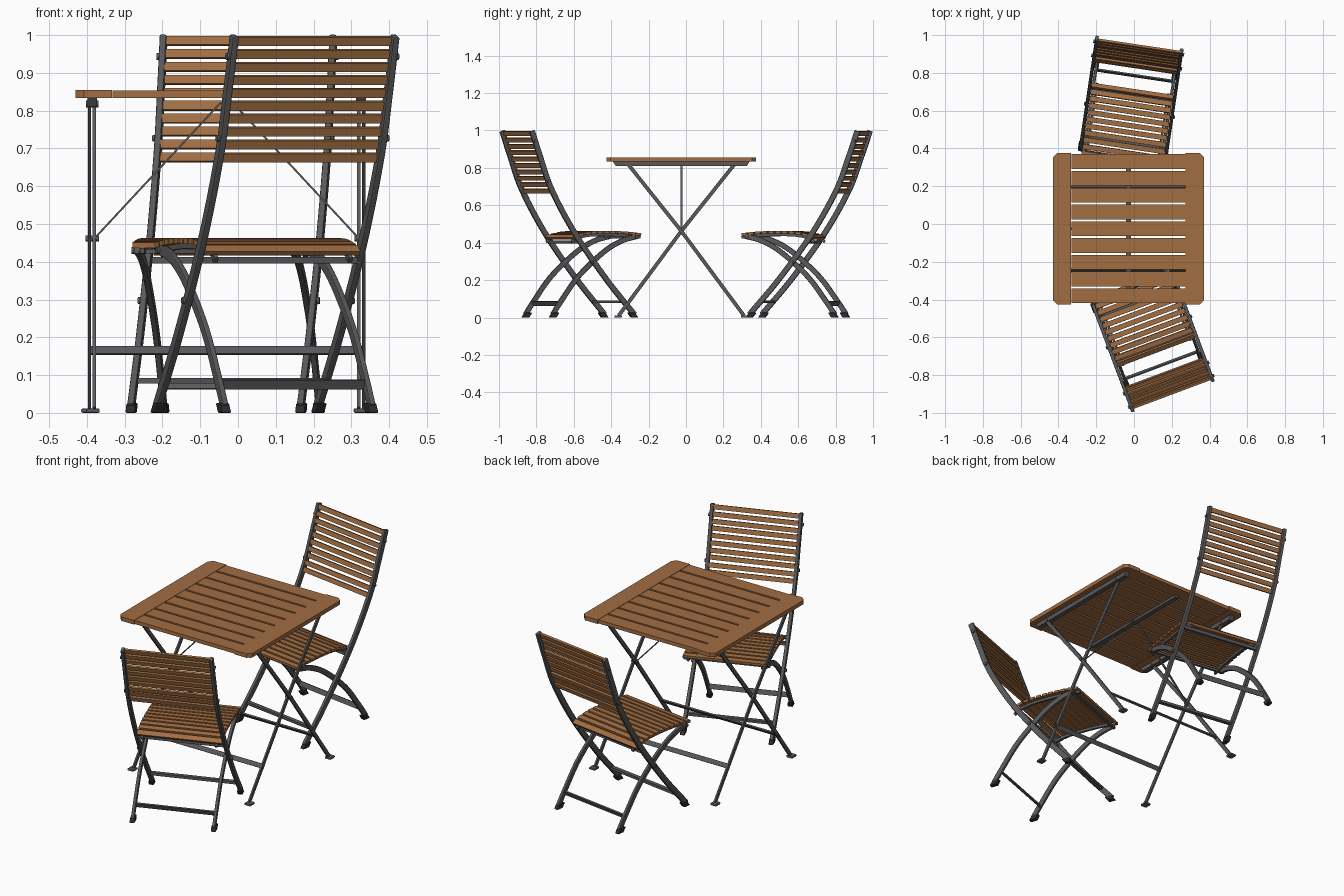
import bpy, bmesh, math
from mathutils import Matrix, Vector

cube = bpy.data.objects.get("Cube")
if cube:
    bpy.data.objects.remove(cube)


def material(name, r, g, b):
    m = bpy.data.materials.new(name)
    m.use_nodes = True
    m.diffuse_color = (r, g, b, 1)
    m.node_tree.nodes["Principled BSDF"].inputs["Base Color"].default_value = (r, g, b, 1)
    return m


wood = material("warm wood", 0.36, 0.155, 0.055)
metal = material("grey metal", 0.10, 0.10, 0.105)
rubber = material("dark rubber", 0.025, 0.025, 0.027)


def finish(name, bm, mat, matrix, bevel=0.0):
    bmesh.ops.recalc_face_normals(bm, faces=bm.faces)
    me = bpy.data.meshes.new(name)
    bm.to_mesh(me)
    bm.free()
    me.materials.append(mat)
    ob = bpy.data.objects.new(name, me)
    bpy.context.collection.objects.link(ob)
    ob.matrix_world = matrix
    if bevel:
        mod = ob.modifiers.new("soft edges", 'BEVEL')
        mod.width = bevel
        mod.segments = 2
        mod.limit_method = 'ANGLE'
        mod.angle_limit = math.radians(40)
    return ob


def box(name, loc, size, mat, matrix=Matrix(), tilt=0.0, bevel=0.0):
    bm = bmesh.new()
    bmesh.ops.create_cube(bm, size=1, matrix=Matrix.Diagonal((*size, 1)))
    local = Matrix.Translation(loc) @ Matrix.Rotation(tilt, 4, 'X')
    return finish(name, bm, mat, matrix @ local, bevel)


def bolt(name, loc, radius, length, mat, matrix=Matrix(), axis='Y'):
    bm = bmesh.new()
    bmesh.ops.create_cone(bm, cap_ends=True, segments=12, radius1=radius,
                          radius2=radius, depth=length)
    turn = Matrix.Rotation(math.pi / 2, 4, axis) if axis else Matrix()
    return finish(name, bm, mat, matrix @ Matrix.Translation(loc) @ turn)


def prism(name, outline, x, width, mat, matrix=Matrix(), bevel=0.0):
    """Extrude a (y, z) outline across x."""
    bm = bmesh.new()
    face = bm.faces.new([bm.verts.new((x - width / 2, y, z)) for y, z in outline])
    new = bmesh.ops.extrude_face_region(bm, geom=[face])["geom"]
    bmesh.ops.translate(bm, vec=(width, 0, 0),
                        verts=[v for v in new if isinstance(v, bmesh.types.BMVert)])
    return finish(name, bm, mat, matrix, bevel)


def spline(points, steps=6):
    """Smooth curve through the points."""
    p = [Vector(q) for q in points]
    p = [2 * p[0] - p[1]] + p + [2 * p[-1] - p[-2]]
    out = []
    for a, b, c, d in zip(p, p[1:], p[2:], p[3:]):
        for i in range(steps):
            t = i / steps
            out.append(0.5 * (2 * b + (c - a) * t + (2 * a - 5 * b + 4 * c - d) * t * t
                              + (3 * b - a - 3 * c + d) * t ** 3))
    return out + [p[-2]]


def ribbon(path, thick):
    """Outline of a strip of given thickness along a path."""
    left, right = [], []
    for i, q in enumerate(path):
        t = (path[min(i + 1, len(path) - 1)] - path[max(i - 1, 0)]).normalized()
        n = Vector((-t.y, t.x)) * thick / 2
        left.append(q + n)
        right.append(q - n)
    return left + right[::-1]


def along(path, s):
    """Point and slope at arc length fraction s."""
    seg = [(b - a).length for a, b in zip(path, path[1:])]
    d = s * sum(seg)
    for a, b, l in zip(path, path[1:], seg):
        if d <= l + 1e-6:
            return a.lerp(b, d / l), math.atan2(b.y - a.y, b.x - a.x)
        d -= l


def at_height(path, z):
    return min(path, key=lambda q: abs(q.y - z))


# ---------- folding chair: faces -y, origin under the top of the back ----------
post_path = spline([(0, 0.998), (-0.05, 0.85), (-0.114, 0.68), (-0.245, 0.45),
                    (-0.42, 0.21), (-0.585, 0.015)], 8)
leg_path = spline([(-0.61, 0.435), (-0.52, 0.41), (-0.416, 0.35), (-0.274, 0.222),
                   (-0.175, 0.09), (-0.125, 0.015)], 8)
seat_path = spline([(-0.238, 0.418), (-0.265, 0.437), (-0.34, 0.453), (-0.45, 0.456),
                    (-0.55, 0.452), (-0.632, 0.443)])
rail_path = [q - Vector((0, 0.014)) for q in seat_path]


def chair(tag, x, y, angle):
    m = Matrix.Translation((x, y, 0)) @ Matrix.Rotation(math.radians(angle), 4, 'Z')
    for side, s in (("left", 1), ("right", -1)):
        def label(part):
            return f"{tag}_{side}_{part}"
        # frame
        prism(label("back_post"), ribbon(post_path, 0.03), s * 0.227, 0.018, metal, m, 0.004)
        prism(label("curved_leg"), ribbon(leg_path, 0.028), s * 0.208, 0.016, metal, m, 0.004)
        prism(label("seat_rail"), ribbon(rail_path, 0.014), s * 0.19, 0.012, metal, m)
        # rubber feet
        for part, path, u in (("front_foot", post_path, 0.227), ("rear_foot", leg_path, 0.208)):
            a, b = path[-1], path[-4]
            top = a.lerp(b, 0.03 / (b - a).length)
            outline = [(a.x - 0.02, 0), (a.x + 0.02, 0), (top.x + 0.019, 0.026), (top.x - 0.019, 0.026)]
            prism(label(part), outline, s * u, 0.026, rubber, m, 0.004)
        # bolts on the frame and the folding pivot
        for z in (0.95, 0.72, 0.285):
            q = at_height(post_path, z)
            bolt(label("bolt"), (s * 0.236, q.x, q.y), 0.009, 0.014, metal, m)
        bolt(label("seat_pivot"), (s * 0.205, -0.6, 0.43), 0.009, 0.036, metal, m)
    # backrest slats
    for i in range(10):
        z = 0.984 - i * 0.0342
        q = at_height(post_path, z)
        box(f"{tag}_back_slat", (0, q.x - 0.004, z), (0.44, 0.012, 0.024), wood, m, -0.32)
    # seat slats
    count = 11
    for i in range(count):
        q, a = along(seat_path, (i + 0.5) / count)
        box(f"{tag}_seat_slat", (0, q.x, q.y), (0.435, 0.027, 0.014), wood, m, a - math.pi)
    # cross bars
    q = at_height(leg_path, 0.075)
    box(f"{tag}_rear_bar", (0, q.x, 0.075), (0.41, 0.008, 0.026), metal, m, -0.4)
    q = at_height(post_path, 0.085)
    box(f"{tag}_front_bar", (0, q.x, 0.085), (0.45, 0.022, 0.014), metal, m)
    box(f"{tag}_under_seat_bar", (0, -0.268, 0.404), (0.45, 0.014, 0.018), metal, m)
    box(f"{tag}_seat_front_bar", (0, -0.6, 0.428), (0.41, 0.012, 0.012), metal, m)


chair("front_chair", 0.203, -0.903, 200.5)
chair("back_chair", 0.028, 0.95, -8.5)

# ---------- folding table ----------
T = Matrix.Translation((-0.03, -0.025, 0))
HALF = 0.4
TOP, THICK = 0.844, 0.022

# table slats
pitch = 2 * HALF / 9
for i in range(9):
    box("table_slat", (0, -HALF + pitch * (i + 0.5), TOP), (0.604, pitch - 0.011, THICK - 0.002), wood, T)

# end boards with clipped outer corners
for s in (1, -1):
    bm = bmesh.new()
    inner, c = 0.303, 0.022
    outline = [(inner, -HALF), (HALF - c, -HALF), (HALF, -HALF + c),
               (HALF, HALF - c), (HALF - c, HALF), (inner, HALF)]
    face = bm.faces.new([bm.verts.new((s * x, y, TOP - THICK / 2)) for x, y in outline])
    new = bmesh.ops.extrude_face_region(bm, geom=[face])["geom"]
    bmesh.ops.translate(bm, vec=(0, 0, THICK),
                        verts=[v for v in new if isinstance(v, bmesh.types.BMVert)])
    finish("table_end_board", bm, wood, T)

# under-top rails, crossed legs, stays
for s in (1, -1):
    rail = [(-0.365, 0.833), (0.365, 0.833), (0.35, 0.81), (-0.35, 0.81)]
    prism("table_rail", rail, s * 0.356, 0.026, metal, T)
    for d, u in ((1, 0.363), (-1, 0.35)):
        path = [Vector((-d * 0.285, 0.82)), Vector((0, 0.462)), Vector((d * 0.335, 0.01))]
        prism("table_leg", ribbon(path, 0.02), s * u, 0.009, metal, T)
        box("table_foot", (s * (u + 0.004), d * 0.338, 0.006), (0.036, 0.04, 0.012), metal, T, bevel=0.004)
        bolt("table_leg_bolt", (s * 0.356, d * 0.28, 0.818), 0.009, 0.034, metal, T)
    bolt("table_pivot", (s * 0.356, 0, 0.462), 0.008, 0.036, metal, T)
    a, b = Vector((s * 0.347, 0, 0.465)), Vector((s * 0.015, 0, 0.822))
    bm = bmesh.new()
    bmesh.ops.create_cube(bm, size=1, matrix=Matrix.Diagonal((0.005, 0.011, (b - a).length, 1)))
    lean = Matrix.Rotation(math.atan2(b.x - a.x, b.z - a.z), 4, 'Y')
    finish("table_stay", bm, metal, T @ Matrix.Translation((a + b) / 2) @ lean)

# centre batten and leg cross bars
box("table_centre_batten", (0, 0, 0.826), (0.026, 0.68, 0.014), metal, T)
for d in (1, -1):
    box("table_leg_bar", (0, d * 0.222, 0.165), (0.72, 0.008, 0.024), metal, T, d * 0.63)
